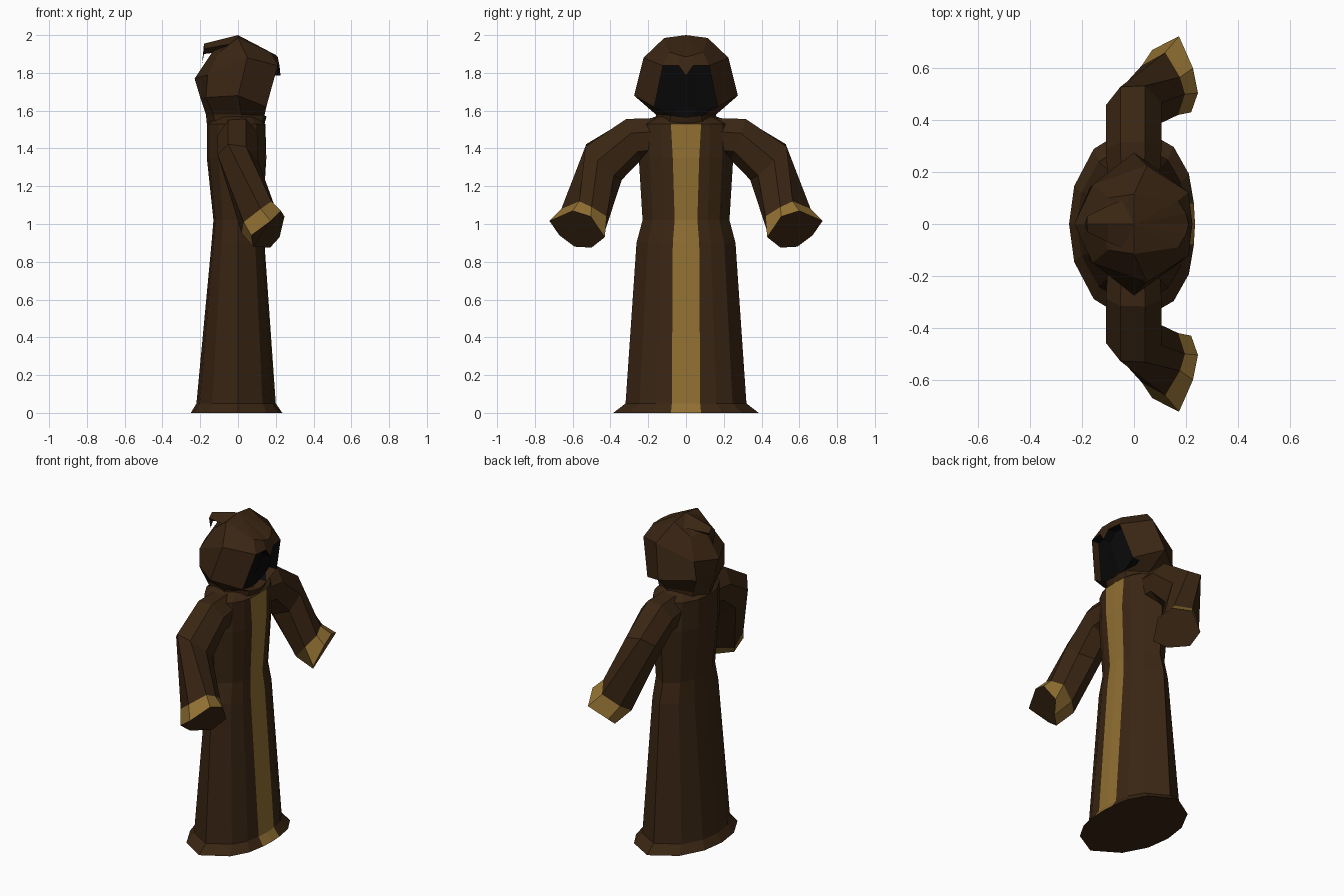
import bpy
import bmesh
from math import cos, sin, radians
from mathutils import Vector

if "Cube" in bpy.data.objects:
    bpy.data.objects.remove(bpy.data.objects["Cube"], do_unlink=True)


def make_material(name, colour):
    material = bpy.data.materials.new(name)
    material.use_nodes = True
    rgba = (*colour, 1)
    material.diffuse_color = rgba
    material.node_tree.nodes["Principled BSDF"].inputs["Base Color"].default_value = rgba
    return material


BROWN = make_material("dark brown cloth", (.042, .019, .0065))
GOLD = make_material("old gold trim", (.28, .16, .032))
BLACK = make_material("black shadow", (.003, .003, .003))


def mirrored(half):
    """Close a half ring (front centre to back centre) across the y = 0 plane."""
    return half + [(x, -y, z) for x, y, z in reversed(half[1:-1])]


def loft(name, rings, materials, accent=None, recess=0):
    """Skin equal-length rings; accent(row, column, count) selects the second material."""
    bm = bmesh.new()
    count = len(rings[0])
    rows = [[bm.verts.new(point) for point in ring] for ring in rings]
    for row, (lower, upper) in enumerate(zip(rows, rows[1:])):
        for column in range(count):
            following = (column + 1) % count
            face = bm.faces.new((lower[column], lower[following],
                                 upper[following], upper[column]))
            if accent and accent(row, column, count):
                face.material_index = 1
    bm.faces.new(list(reversed(rows[0])))
    bm.faces.new(rows[-1])
    bmesh.ops.remove_doubles(bm, verts=bm.verts[:], dist=.0001)
    bmesh.ops.recalc_face_normals(bm, faces=bm.faces[:])

    # Sink the accented faces backwards into the shape
    if recess:
        marked = [face for face in bm.faces if face.material_index == 1]
        result = bmesh.ops.extrude_face_region(bm, geom=marked)
        moved = [item for item in result["geom"] if isinstance(item, bmesh.types.BMVert)]
        bmesh.ops.translate(bm, verts=moved, vec=(-recess, 0, 0))
        bmesh.ops.delete(bm, geom=[f for f in marked if f.is_valid], context="FACES")

    mesh = bpy.data.meshes.new(name)
    bm.to_mesh(mesh)
    bm.free()
    for material in materials:
        mesh.materials.append(material)
    thing = bpy.data.objects.new(name, mesh)
    bpy.context.scene.collection.objects.link(thing)
    return thing


# Robe: one faceted outline scaled up the body, with a gold strip down the front
OUTLINE = [(.9, .5), (.65, .77), (0, 1), (-.62, .75), (-.92, .38), (-1, 0)]


def robe_ring(z, front, back, width, strip):
    half = [(front, 0, z), (front * .98, strip, z)]
    for along, across in OUTLINE:
        half.append((along * (front if along > 0 else back), across * width, z))
    return mirrored(half)


robe_levels = [
    (0, .235, .25, .385, .08),
    (.05, .2, .22, .32, .075),
    (.9, .14, .14, .262, .07),
    (1.02, .13, .13, .23, .06),
    (1.35, .15, .165, .25, .07),
    (1.53, .145, .165, .25, .08),
    (1.57, .1, .12, .16, .05),
]
loft("robe", [robe_ring(*level) for level in robe_levels], [BROWN, GOLD],
     lambda row, column, count: row < 5 and column in (0, count - 1))


# Hood: half rings from front centre round to back centre, closed at the crown
hood_halves = [
    # neck
    [(.14, 0, 1.53), (.13, .05, 1.53), (.12, .09, 1.53),
     (0, .16, 1.53), (-.12, .1, 1.53), (-.165, 0, 1.53)],
    # chin
    [(.15, 0, 1.565), (.15, .04, 1.57), (.14, .08, 1.575),
     (.02, .16, 1.58), (-.13, .12, 1.58), (-.17, 0, 1.58)],
    # cheeks
    [(.16, 0, 1.62), (.16, .06, 1.62), (.15, .168, 1.62),
     (0, .275, 1.68), (-.17, .14, 1.67), (-.2, 0, 1.67)],
    # brow
    [(.225, 0, 1.785), (.22, .038, 1.838), (.21, .122, 1.838),
     (.05, .225, 1.88), (-.16, .15, 1.79), (-.23, 0, 1.77)],
    # upper hood
    [(.21, 0, 1.885), (.2, .04, 1.895), (.17, .09, 1.91),
     (0, .115, 1.985), (-.1, .1, 1.91), (-.13, 0, 1.92)],
]
hood_rings = [mirrored(half) for half in hood_halves]
hood_rings.append([(0, 0, 2)] * len(hood_rings[0]))
loft("hood", hood_rings, [BROWN, BLACK],
     lambda row, column, count: row in (1, 2) and column in (0, 1, count - 2, count - 1),
     recess=.05)


# Drooping point at the back of the hood
def tail_ring(x, width, top, bottom):
    return [(x, 0, top), (x, width, (top + bottom) / 2),
            (x, 0, bottom), (x, -width, (top + bottom) / 2)]


loft("hood_point", [tail_ring(0, .11, 2, 1.92), tail_ring(-.1, .07, 1.975, 1.91),
                    tail_ring(-.18, .03, 1.955, 1.9), [(-.19, 0, 1.85)] * 4], [BROWN])


# Sleeves: seven-sided sections bending at the elbow into a flared gold cuff
def section(centre, across, upward):
    centre, across, upward = Vector(centre), Vector(across), Vector(upward)
    angles = [radians(170 - step * 360 / 7) for step in range(7)]
    return [tuple(centre + across * cos(a) + upward * sin(a)) for a in angles]


sleeve_rings = [
    section((0, .14, 1.46), (.1, 0, 0), (0, 0, .11)),
    section((0, .28, 1.45), (.11, 0, 0), (0, .04, .115)),
    section((0, .44, 1.33), (.11, 0, -.02), (0, .1, .095)),
]
cuff_rings = [
    [(.03, .61, 1.01), (.12, .66, 1.08), (.177, .565, 1.12), (.196, .5, 1.09),
     (.17, .42, 1.04), (.1, .43, .96), (.02, .51, .95)],
    [(.07, .67, .94), (.173, .723, 1.016), (.227, .6, 1.07), (.246, .504, 1.04),
     (.22, .43, .93), (.17, .5, .875), (.08, .59, .88)],
]
for side, sign in (("left", 1), ("right", -1)):
    rings = [[(x, y * sign, z) for x, y, z in ring]
             for ring in sleeve_rings + cuff_rings]
    loft(side + "_sleeve", rings, [BROWN, GOLD],
         lambda row, column, count: row == 3)
